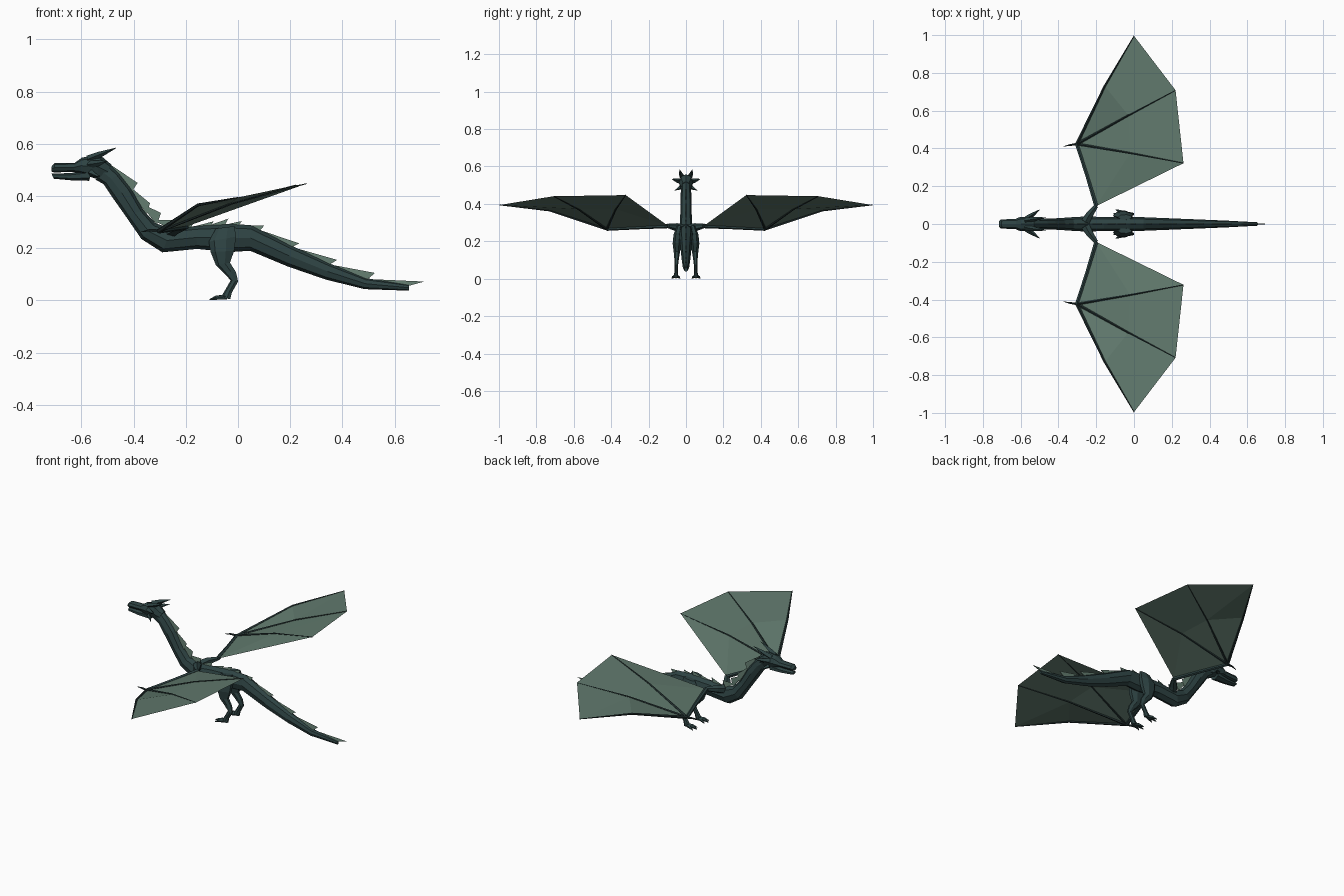
import bpy, bmesh, math
from mathutils import Vector

if "Cube" in bpy.data.objects:
    bpy.data.objects.remove(bpy.data.objects["Cube"])


def material(name, rgb):
    m = bpy.data.materials.new(name)
    m.diffuse_color = (*rgb, 1)
    m.use_nodes = True
    m.node_tree.nodes["Principled BSDF"].inputs["Base Color"].default_value = m.diffuse_color
    return m


SCALE = material("dark teal scales", (0.027, 0.056, 0.056))
SKIN = material("grey green membrane", (0.12, 0.195, 0.155))
BONE = material("blackish wing bone", (0.016, 0.030, 0.030))


def finish(name, bm, mat, mirror=False):
    bmesh.ops.recalc_face_normals(bm, faces=bm.faces)
    me = bpy.data.meshes.new(name)
    bm.to_mesh(me)
    bm.free()
    me.materials.append(mat)
    ob = bpy.data.objects.new(name, me)
    bpy.context.collection.objects.link(ob)
    if mirror:
        mod = ob.modifiers.new("mirror", 'MIRROR')
        mod.use_axis = (False, True, False)
        mod.use_mirror_merge = False
    return ob


def skin_rings(bm, rings, sides):
    """Each ring is centre plus two half axes; neighbours are bridged."""
    loops = []
    for c, a, b in rings:
        loops.append([bm.verts.new(c + a * math.cos(2 * math.pi * i / sides)
                                   + b * math.sin(2 * math.pi * i / sides))
                      for i in range(sides)])
    for p, q in zip(loops, loops[1:]):
        for i in range(sides):
            j = (i + 1) % sides
            bm.faces.new((p[i], p[j], q[j], q[i]))
    bm.faces.new(loops[0])
    bm.faces.new(loops[-1])


def loft(name, outline, mat, y=0.0, sides=8, mirror=False):
    """outline rows: top x,z, bottom x,z, half width (, y shift)."""
    bm = bmesh.new()
    rings = []
    for r in outline:
        yy = r[5] if len(r) > 5 else y
        t, b = Vector((r[0], yy, r[1])), Vector((r[2], yy, r[3]))
        rings.append(((t + b) / 2, (t - b) / 2, Vector((0, r[4], 0))))
    skin_rings(bm, rings, sides)
    return finish(name, bm, mat, mirror)


def tubes(name, paths, mat, sides=5, mirror=True):
    """paths: lists of (point, radius)."""
    bm = bmesh.new()
    for path in paths:
        pts = [Vector(p) for p, _ in path]
        rings = []
        for i, (_, r) in enumerate(path):
            d = (pts[min(i + 1, len(pts) - 1)] - pts[max(i - 1, 0)]).normalized()
            up = Vector((0, 0, 1)) if abs(d.z) < 0.9 else Vector((1, 0, 0))
            a = (up - d * up.dot(d)).normalized()
            rings.append((pts[i], a * r, d.cross(a) * r))
        skin_rings(bm, rings, sides)
    return finish(name, bm, mat, mirror)


# neck, trunk and tail
body = [(-.50, .53, -.545, .462, .026), (-.455, .485, -.515, .445, .028),
        (-.41, .43, -.48, .393, .029), (-.362, .345, -.43, .322, .031),
        (-.315, .295, -.37, .235, .035), (-.255, .275, -.29, .184, .039),
        (-.16, .285, -.157, .197, .038), (-.03, .293, -.03, .185, .038),
        (.05, .288, .046, .19, .036), (.20, .212, .19, .130, .030),
        (.35, .142, .335, .08, .024), (.49, .085, .485, .043, .018),
        (.655, .06, .655, .037, .009)]
loft("body_and_tail", body, SCALE)

# head and lower jaw
loft("head", [(-.715, .512, -.715, .494, .016), (-.702, .526, -.705, .490, .024),
              (-.625, .527, -.63, .492, .027), (-.598, .547, -.605, .485, .038),
              (-.53, .558, -.54, .465, .038), (-.485, .52, -.51, .465, .024)], SCALE)
loft("lower_jaw", [(-.714, .485, -.706, .466, .015), (-.64, .488, -.64, .460, .023),
                   (-.56, .50, -.57, .458, .031)], SCALE, sides=6)

# horns and cheek spikes
tubes("horns_and_cheek_spikes", [
    [((-.575, .018, .540), .015), ((-.53, .026, .558), .012), ((-.467, .034, .584), .001)],
    [((-.57, .027, .520), .015), ((-.535, .05, .525), .011), ((-.50, .076, .533), .001)],
    [((-.565, .027, .490), .013), ((-.53, .06, .472), .001)]], SCALE, 4)

# legs with thigh, shank and ankle
leg = [(-.085, .275, -.01, .285, .014, .036), (-.112, .225, -.002, .245, .023, .044),
       (-.105, .185, -.01, .19, .024, .048), (-.085, .135, -.028, .145, .017, .049),
       (-.062, .112, -.005, .108, .013, .05), (-.028, .077, .002, .072, .010, .052),
       (-.052, .035, -.022, .030, .010, .053), (-.066, .012, -.028, .004, .014, .054)]
loft("leg", leg, SCALE, sides=7, mirror=True)
tubes("toes", [[((-.045, .054, .012), .011),
                (((-.085 + x), .054 + y * .6, .010), .008),
                (((-.110 + x), .054 + y, .002), .002)]
               for x, y in ((0, 0), (.012, .022), (.012, -.022))], SCALE, 5)

# wing joints
root, wrist = (-.20, .095, .282), (-.303, .423, .266)
lead, tip = (-.155, .73, .365), (.0, .996, .394)
mid2, end2 = (-.03, .575, .372), (.22, .708, .441)
mid3, end3 = (-.02, .375, .372), (.262, .322, .447)

# wing arm, fingers and thumb claw
tubes("wing_shoulder", [[((-.255, .015, .265), .026), ((-.235, .05, .275), .022),
                         (root, .012)]], SCALE, 6)
tubes("wing_arm", [[(root, .012), ((-.25, .26, .274), .010), (wrist, .010)]], SCALE, 6)
tubes("wing_fingers", [
    [(wrist, .009), (lead, .006), (tip, .002)],
    [(wrist, .008), (mid2, .005), (end2, .002)],
    [(wrist, .008), (mid3, .005), (end3, .002)],
    [(wrist, .007), ((-.34, .418, .268), .005), ((-.372, .411, .262), .001)]], BONE)

# wing membrane between the fingers
bm = bmesh.new()
v = [bm.verts.new(p) for p in (root, wrist, lead, tip, mid2, end2, mid3, end3)]
for f in ((0, 1, 6), (0, 6, 7), (1, 4, 6), (6, 4, 5), (6, 5, 7),
          (1, 2, 4), (4, 2, 3), (4, 3, 5)):
    bm.faces.new([v[i] for i in f])
bmesh.ops.recalc_face_normals(bm, faces=bm.faces)
if sum(f.normal.z for f in bm.faces) < 0:
    bmesh.ops.reverse_faces(bm, faces=bm.faces)
me = bpy.data.meshes.new("wing_membrane")
bm.to_mesh(me)
bm.free()
me.materials.append(SKIN)
membrane = bpy.data.objects.new("wing_membrane", me)
bpy.context.collection.objects.link(membrane)
membrane.modifiers.new("mirror", 'MIRROR').use_axis = (False, True, False)


# fins along the back, each swept towards the tail
def back_z(x):
    for a, b in zip(body, body[1:]):
        if a[0] <= x <= b[0]:
            return a[1] + (b[1] - a[1]) * (x - a[0]) / (b[0] - a[0])
    return body[-1][1]


fins = [(-.50, -.385, .450), (-.42, -.337, .372), (-.38, -.295, .335),
        (-.33, -.24, .308), (-.25, -.165, .308), (-.175, -.092, .303),
        (-.115, -.037, .313), (-.05, .015, .304), (.01, .10, .286),
        (.08, .235, .218), (.22, .38, .155), (.36, .525, .105), (.50, .714, .072)]
bm = bmesh.new()
for start, tx, tz in fins:
    end = min(start + (tx - start) * .82, .655)
    s = bm.verts.new((start, 0, back_z(start) - .002))
    t = bm.verts.new((tx, 0, tz))
    l, r = [bm.verts.new((end, y, back_z(end) - .004)) for y in (.004, -.004)]
    for f in ((s, t, l), (s, r, t), (l, t, r), (s, l, r)):
        bm.faces.new(f)
finish("back_fins", bm, SKIN)
